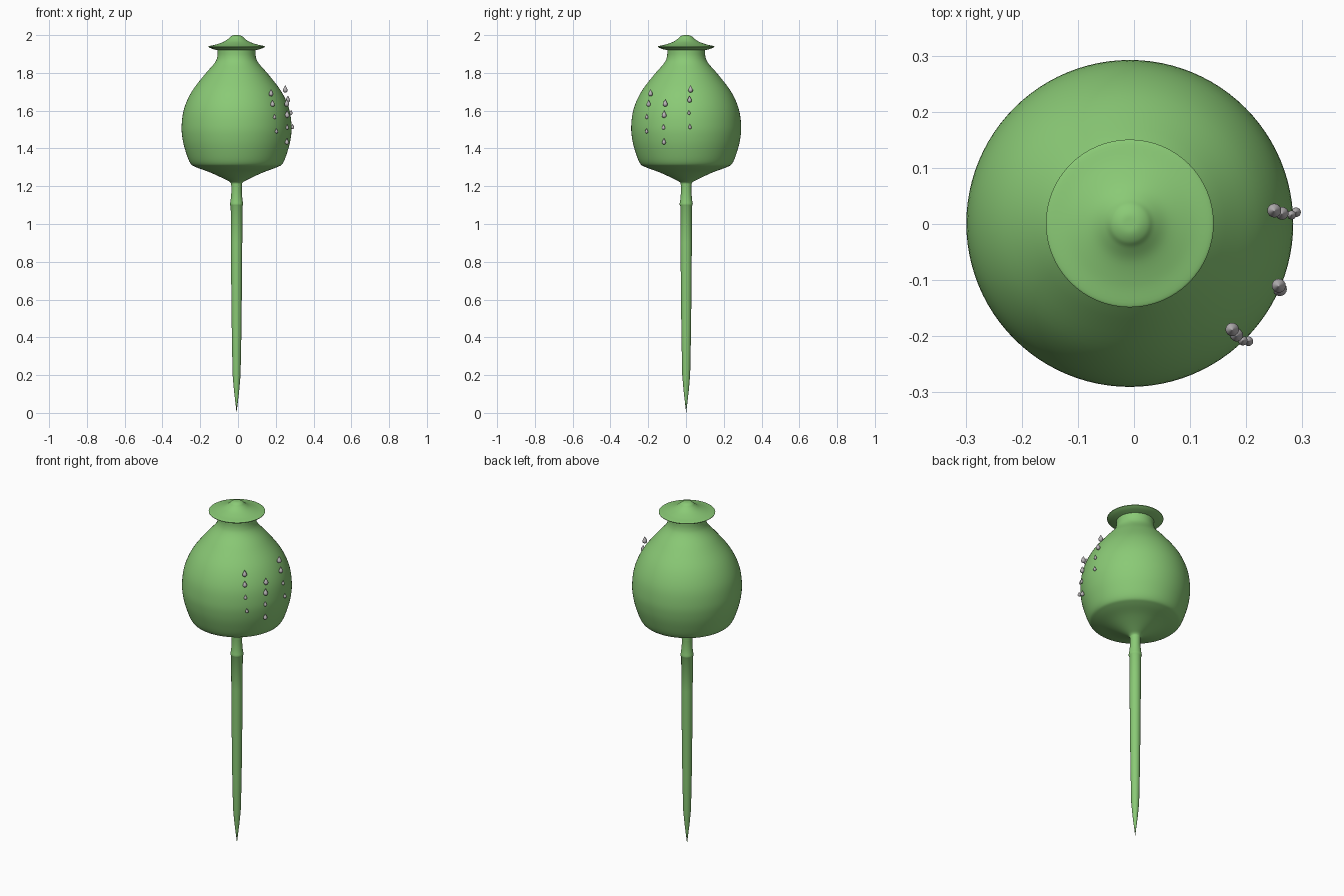
import bpy, bmesh, math
from mathutils import Vector

if "Cube" in bpy.data.objects:
    bpy.data.objects.remove(bpy.data.objects["Cube"])

CX, CY = -0.0075, 0.001   # axis of the pod


def material(name, rgb):
    m = bpy.data.materials.new(name)
    m.diffuse_color = (*rgb, 1)
    m.use_nodes = True
    m.node_tree.nodes["Principled BSDF"].inputs["Base Color"].default_value = m.diffuse_color
    return m


GREEN = material("pod_green", (0.255, 0.59, 0.18))
GREY = material("sap_grey", (0.48, 0.46, 0.47))


def smooth_path(pts, n=5):
    """Catmull-Rom curve through (radius, height) points."""
    p = [Vector(q) for q in pts]
    p = [2 * p[0] - p[1]] + p + [2 * p[-1] - p[-2]]
    out = []
    for a, b, c, d in zip(p, p[1:], p[2:], p[3:]):
        for i in range(n):
            t = i / n
            out.append(0.5 * (2 * b + (c - a) * t + (2 * a - 5 * b + 4 * c - d) * t * t
                              + (3 * b - a - 3 * c + d) * t ** 3))
    out.append(p[-2])
    return [(max(q.x, 0), q.y) for q in out]


def lathe(name, profile, mat, at=(CX, CY, 0), seg=64, angle=35):
    """Revolve a profile around z; end points at radius 0 become poles."""
    bm = bmesh.new()
    rings = []
    for r, z in profile:
        count = 1 if r < 1e-5 else seg
        rings.append([bm.verts.new((r * math.cos(2 * math.pi * i / seg),
                                    r * math.sin(2 * math.pi * i / seg), z))
                      for i in range(count)])
    for a, b in zip(rings, rings[1:]):
        for i in range(seg):
            j = (i + 1) % seg
            quad = [a[i % len(a)], a[j % len(a)], b[j % len(b)], b[i % len(b)]]
            bm.faces.new(list(dict.fromkeys(quad)))
    bmesh.ops.recalc_face_normals(bm, faces=bm.faces)
    me = bpy.data.meshes.new(name)
    bm.to_mesh(me)
    bm.free()
    me.materials.append(mat)
    ob = bpy.data.objects.new(name, me)
    ob.location = at
    bpy.context.collection.objects.link(ob)
    bpy.ops.object.select_all(action='DESELECT')
    ob.select_set(True)
    bpy.context.view_layer.objects.active = ob
    bpy.ops.object.shade_smooth_by_angle(angle=math.radians(angle))
    return ob


# Stem: pointed foot, long taper, small node ring
lathe("stem", [(0, 0), (0.007, 0.06), (0.014, 0.12), (0.021, 0.2), (0.025, 0.4), (0.028, 0.65),
               (0.030, 0.9), (0.031, 1.095), (0.034, 1.1), (0.035, 1.107), (0.033, 1.115),
               (0.030, 1.14), (0.028, 1.165), (0.028, 1.20), (0.030, 1.225), (0, 1.225)],
      GREEN, seg=32)

# Pod: flared base, rounded body, narrow neck
lathe("pod", smooth_path([(0.028, 1.195), (0.031, 1.218), (0.06, 1.236), (0.14, 1.273),
                          (0.215, 1.301), (0.245, 1.322), (0.27, 1.385), (0.286, 1.45),
                          (0.291, 1.52), (0.278, 1.61), (0.238, 1.70), (0.17, 1.79),
                          (0.118, 1.85), (0.102, 1.885), (0.100, 1.925)]),
      GREEN, seg=96)

# Cap: flat rim sweeping up to a rounded knob
lathe("cap", [(0.08, 1.915), (0.100, 1.92), (0.125, 1.926), (0.143, 1.933)]
      + smooth_path([(0.149, 1.937), (0.146, 1.942), (0.11, 1.95), (0.07, 1.964),
                     (0.045, 1.98), (0.032, 1.992), (0.017, 1.999), (0, 2.0)]),
      GREEN)

# Sap drops: three trails, each (x, y, z, radius)
DROPS = [
    (0.175, -0.188, 1.688, 0.012), (0.183, -0.198, 1.632, 0.0115),
    (0.194, -0.208, 1.564, 0.0085), (0.204, -0.209, 1.488, 0.0085),
    (0.258, -0.110, 1.634, 0.0125), (0.260, -0.116, 1.574, 0.0125),
    (0.260, -0.119, 1.508, 0.009), (0.259, -0.117, 1.431, 0.0105),
    (0.250, 0.024, 1.708, 0.0125), (0.264, 0.019, 1.654, 0.0115),
    (0.281, 0.016, 1.586, 0.008), (0.289, 0.021, 1.511, 0.0085),
]
TEAR = [(0, -1.0), (0.5, -0.85), (0.87, -0.5), (1, 0), (0.9, 0.45),
        (0.68, 0.95), (0.4, 1.5), (0.15, 2.0), (0, 2.25)]
for k, (x, y, z, r) in enumerate(DROPS, 1):
    lathe(f"sap_drop_{k}", [(a * r, b * r) for a, b in TEAR], GREY,
          at=(x, y, z), seg=16, angle=60)
